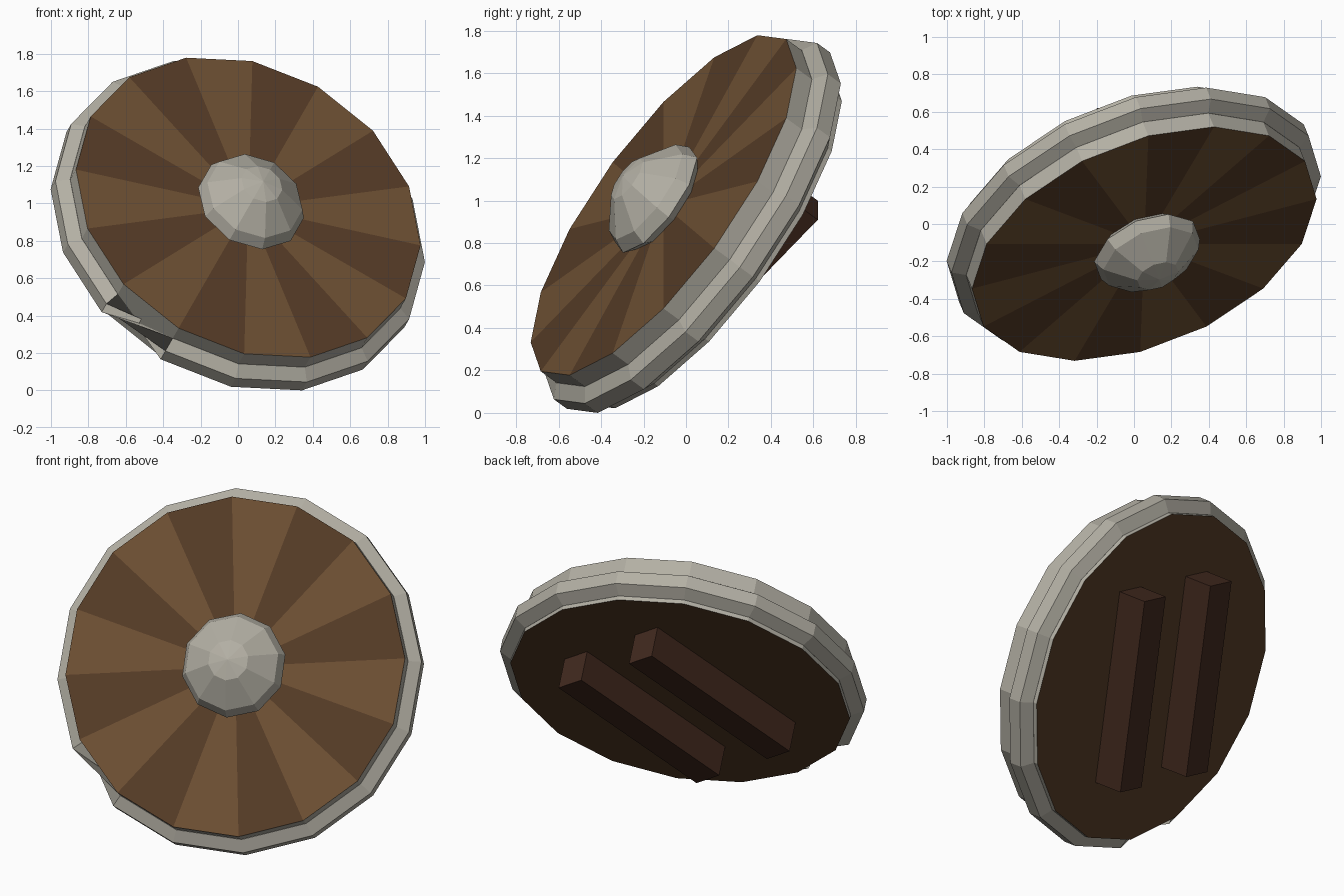
import bpy, bmesh
from math import radians, sin, cos, pi
from mathutils import Matrix, Vector

if "Cube" in bpy.data.objects:
    bpy.data.objects.remove(bpy.data.objects["Cube"])

SIDES = 16
# Local frame: z is the shield axis, z = 0 is the front face
POSE = (Matrix.Translation((0.055, -0.106, 0.978))
        @ Matrix.Rotation(radians(30), 4, 'Y') @ Matrix.Rotation(radians(50), 4, 'X'))


def material(name, rgb):
    m = bpy.data.materials.new(name)
    m.diffuse_color = (*rgb, 1)
    m.use_nodes = True
    m.node_tree.nodes["Principled BSDF"].inputs["Base Color"].default_value = m.diffuse_color
    return m


LIGHT = material("light_wood", (0.156, 0.08, 0.033))
DARK = material("dark_wood", (0.093, 0.045, 0.02))
HANDLE = material("handle_wood", (0.054, 0.022, 0.013))
METAL = material("metal", (0.45, 0.43, 0.37))


def finish(name, bm, mats):
    bmesh.ops.recalc_face_normals(bm, faces=bm.faces)
    me = bpy.data.meshes.new(name)
    bm.to_mesh(me)
    bm.free()
    for m in mats:
        me.materials.append(m)
    ob = bpy.data.objects.new(name, me)
    ob.matrix_world = POSE
    bpy.context.collection.objects.link(ob)
    return ob


def polar(r, a, z):
    return Vector((r * cos(a), r * sin(a), z))


# Board: wedge planks on the front, metal-bound edge, plain back
bm = bmesh.new()
R, BACK = 0.973, -0.28
angles = [2 * pi * i / SIDES for i in range(SIDES)]
front = [bm.verts.new(polar(R, a, 0)) for a in angles]
back = [bm.verts.new(polar(R, a, BACK)) for a in angles]
hub = bm.verts.new((0, 0, 0))
for i in range(SIDES):
    j = (i + 1) % SIDES
    bm.faces.new((hub, front[i], front[j])).material_index = 0 if i % 2 else 1
    bm.faces.new((front[i], back[i], back[j], front[j])).material_index = 2
bm.faces.new(back).material_index = 1
finish("board", bm, [LIGHT, DARK, METAL])

# Rim: six-sided tube with one segment twisted half a turn
bm = bmesh.new()
rings = []
for a in angles:
    rings.append([bm.verts.new(polar(0.974 + 0.08 * cos(t), a, -0.175 + 0.08 * sin(t)))
                  for t in (radians(30 + 60 * k) for k in range(6))])
for i in range(SIDES):
    p, q = rings[i], rings[(i + 1) % SIDES]
    s = 3 if i == 11 else 0
    for k in range(6):
        n = (k + 1) % 6
        bm.faces.new((p[k], q[(k + s) % 6], q[(n + s) % 6], p[n]))
finish("rim", bm, [METAL])

# Boss: ten-sided dome turned from a short profile (radius, height)
bm = bmesh.new()
N = 10
loops = [[bm.verts.new(polar(r, pi / 2 + 2 * pi * i / N, z)) for i in range(N)]
         for r, z in ((0.24, -0.01), (0.3, 0.045), (0.27, 0.11), (0.116, 0.225))]
tip = bm.verts.new((0, 0, 0.25))
for i in range(N):
    j = (i + 1) % N
    for a, b in zip(loops, loops[1:]):
        bm.faces.new((a[i], a[j], b[j], b[i]))
    bm.faces.new((loops[-1][i], loops[-1][j], tip))
bm.faces.new(loops[0])
finish("boss", bm, [METAL])

# Two handle bars on the back
for name, x in (("handle_left", -0.28), ("handle_right", 0.28)):
    bm = bmesh.new()
    bmesh.ops.create_cube(bm, size=1, matrix=Matrix.Translation((x, 0, -0.375))
                          @ Matrix.Diagonal((0.18, 1.14, 0.19, 1)))
    finish(name, bm, [HANDLE])
